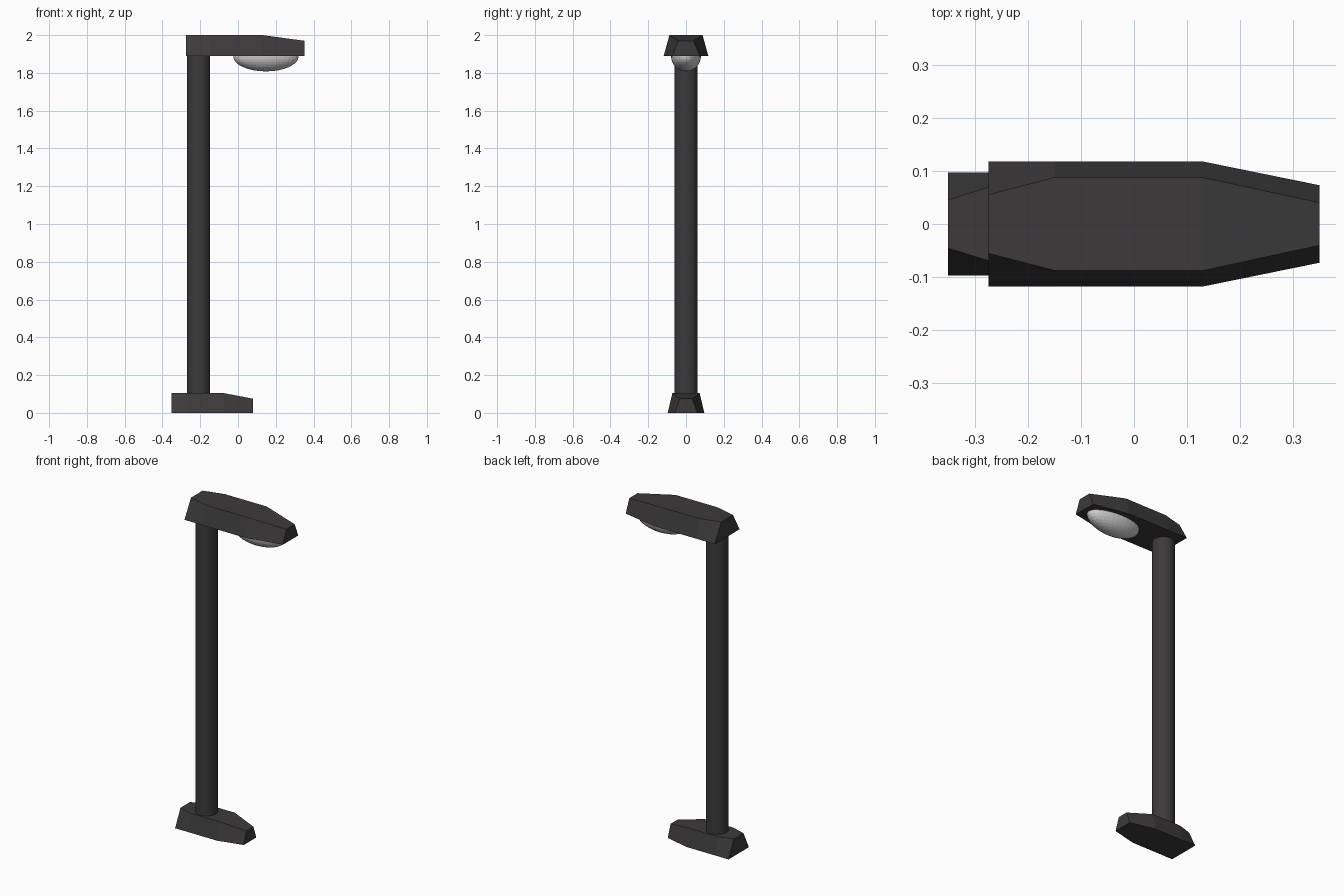
import bpy, bmesh

if "Cube" in bpy.data.objects:
    bpy.data.objects.remove(bpy.data.objects["Cube"])

dark = bpy.data.materials.new("dark_metal")
dark.diffuse_color = (0.045, 0.042, 0.042, 1)
dark.use_nodes = True
dark.node_tree.nodes["Principled BSDF"].inputs["Base Color"].default_value = dark.diffuse_color
pale = bpy.data.materials.new("pale_lens")
pale.diffuse_color = (0.75, 0.75, 0.75, 1)
pale.use_nodes = True
pale.node_tree.nodes["Principled BSDF"].inputs["Base Color"].default_value = pale.diffuse_color


def tapered_block(name, x0, length, width, z0, height, front_height):
    """Housing from stations: x fraction, bottom half width, top half width, height."""
    stations = [(0.0, 1.0, 0.47, height),
                (0.2, 1.0, 0.745, height),
                (0.648, 1.0, 0.745, height),
                (1.0, 0.62, 0.34, front_height)]
    bm = bmesh.new()
    rings = []
    for f, wb, wt, h in stations:
        x = x0 + f * length
        profile = [(-wb, 0), (wb, 0), (wt, h), (-wt, h)]
        rings.append([bm.verts.new((x, w * width, z0 + z)) for w, z in profile])
    for a, b in zip(rings, rings[1:]):
        for i in range(4):
            j = (i + 1) % 4
            bm.faces.new((a[i], a[j], b[j], b[i]))
    bm.faces.new(rings[0])
    bm.faces.new(rings[-1])
    bmesh.ops.recalc_face_normals(bm, faces=bm.faces)
    mesh = bpy.data.meshes.new(name)
    bm.to_mesh(mesh)
    bm.free()
    obj = bpy.data.objects.new(name, mesh)
    bpy.context.collection.objects.link(obj)
    mesh.materials.append(dark)


# Foot and lamp head share one tapered shape
tapered_block("base", -0.352, 0.432, 0.097, 0.0, 0.104, 0.075)
tapered_block("lamp_head", -0.275, 0.626, 0.118, 1.89, 0.11, 0.08)

# Upright pole
bpy.ops.mesh.primitive_cylinder_add(vertices=32, radius=0.062, depth=1.80,
                                    location=(-0.209, 0, 0.995))
pole = bpy.context.object
pole.name = "pole"
pole.data.materials.append(dark)

# Oval lens, half sunk into the head
bpy.ops.mesh.primitive_uv_sphere_add(segments=32, ring_count=16, radius=1,
                                     location=(0.148, 0, 1.887))
lens = bpy.context.object
lens.name = "lens"
lens.scale = (0.173, 0.079, 0.079)
lens.data.materials.append(pale)
